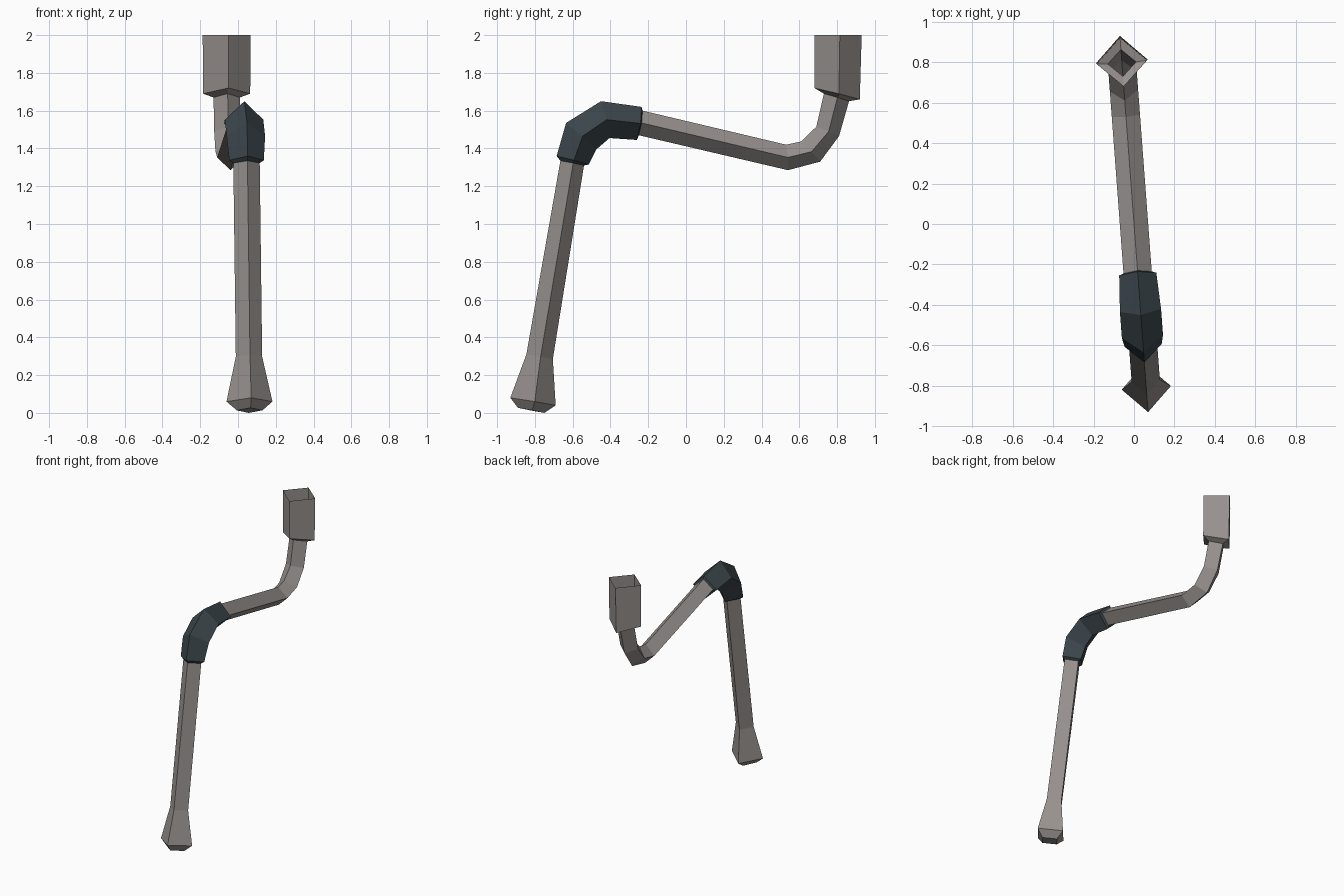
import bpy, bmesh

if "Cube" in bpy.data.objects:
    bpy.data.objects.remove(bpy.data.objects["Cube"])


def material(name, col):
    m = bpy.data.materials.new(name)
    m.diffuse_color = (*col, 1)
    m.use_nodes = True
    m.node_tree.nodes["Principled BSDF"].inputs["Base Color"].default_value = m.diffuse_color
    return m


GREY = material("warm grey metal", (0.31, 0.285, 0.27))
DARK = material("dark slate joint", (0.045, 0.062, 0.072))
SLOPE = -0.075  # the pipe lies in a vertical plane turned slightly off the y axis
N = (1 + SLOPE ** 2) ** 0.5


def place(y, z, side):
    return (SLOPE * y + side / N, y - side * SLOPE / N, z)


def diamond_tube(name, mat, rings, cap_end=False):
    """Each ring: outer (y, z), inner (y, z), half width."""
    bm = bmesh.new()
    loops = []
    for y1, z1, y2, z2, w in rings:
        ym, zm = (y1 + y2) / 2, (z1 + z2) / 2
        pts = [(y1, z1, 0), (ym, zm, w), (y2, z2, 0), (ym, zm, -w)]
        loops.append([bm.verts.new(place(*p)) for p in pts])
    for a, b in zip(loops, loops[1:]):
        for i in range(4):
            j = (i + 1) % 4
            bm.faces.new((a[i], a[j], b[j], b[i]))
    if cap_end:
        bm.faces.new(loops[-1])
    bmesh.ops.recalc_face_normals(bm, faces=bm.faces)
    # open tubes: make sure the first side face points outward
    bm.faces.ensure_lookup_table()
    bm.normal_update()
    f = bm.faces[0]
    mid = sum((v.co for v in loops[0] + loops[1]), loops[0][0].co * 0) / 8
    if f.normal.dot(f.calc_center_median() - mid) < 0:
        bmesh.ops.reverse_faces(bm, faces=bm.faces)
    me = bpy.data.meshes.new(name)
    bm.to_mesh(me)
    bm.free()
    me.materials.append(mat)
    bpy.context.collection.objects.link(bpy.data.objects.new(name, me))


# open socket, bend and sloping arm
diamond_tube("socket_and_upper_pipe", GREY, [
    (0.93, 2.0, 0.68, 2.0, 0.127),
    (0.92, 1.66, 0.68, 1.72, 0.125),
    (0.863, 1.65, 0.73, 1.69, 0.07),
    (0.81, 1.465, 0.69, 1.515, 0.07),
    (0.71, 1.33, 0.61, 1.437, 0.07),
    (0.54, 1.285, 0.53, 1.42, 0.07),
    (-0.25, 1.47, -0.23, 1.60, 0.07),
])

# dark elbow sleeve with stepped ends
diamond_tube("elbow_sleeve", DARK, [
    (-0.23, 1.60, -0.25, 1.47, 0.07),
    (-0.235, 1.62, -0.26, 1.445, 0.092),
    (-0.45, 1.65, -0.405, 1.455, 0.102),
    (-0.635, 1.535, -0.475, 1.395, 0.102),
    (-0.685, 1.36, -0.515, 1.315, 0.092),
    (-0.665, 1.335, -0.54, 1.31, 0.07),
])

# lower pipe with flared foot
diamond_tube("lower_pipe_and_foot", GREY, [
    (-0.665, 1.335, -0.54, 1.31, 0.07),
    (-0.845, 0.31, -0.705, 0.285, 0.07),
    (-0.93, 0.08, -0.69, 0.04, 0.122),
    (-0.89, 0.027, -0.75, 0.0, 0.068),
], cap_end=True)
